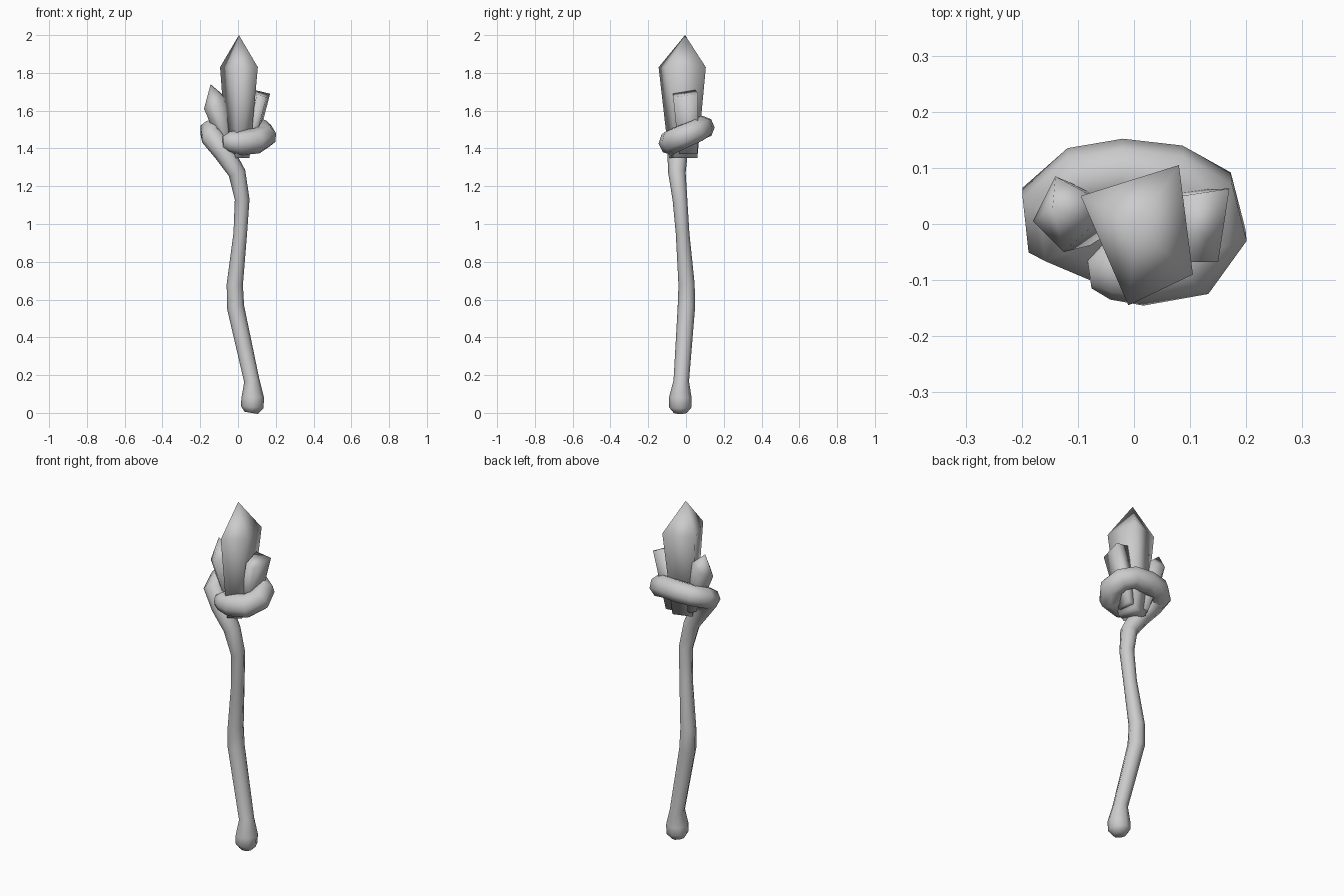
import bpy
import bmesh
from mathutils import Vector

cube = bpy.data.objects.get("Cube")
if cube:
    bpy.data.objects.remove(cube, do_unlink=True)

grey = bpy.data.materials.new("plain grey")
grey.use_nodes = True
COLOUR = (0.6, 0.6, 0.6, 1)
grey.diffuse_color = COLOUR
grey.node_tree.nodes["Principled BSDF"].inputs["Base Color"].default_value = COLOUR


def finish(name, bm):
    bmesh.ops.recalc_face_normals(bm, faces=bm.faces)
    mesh = bpy.data.meshes.new(name)
    bm.to_mesh(mesh)
    bm.free()
    mesh.materials.append(grey)
    mesh.shade_smooth()
    obj = bpy.data.objects.new(name, mesh)
    bpy.context.collection.objects.link(obj)
    return obj


def loft(bm, rings):
    """Skin a list of equal-length vertex rings and cap both ends."""
    for a, b in zip(rings, rings[1:]):
        for i in range(len(a)):
            j = (i + 1) % len(a)
            bm.faces.new((a[i], a[j], b[j], b[i]))
    bm.faces.new(rings[0])
    bm.faces.new(rings[-1])


def tube(name, path, sides=8):
    """Sweep a polygon along (x, y, z, radius) points without twisting."""
    bm = bmesh.new()
    pts = [Vector(p[:3]) for p in path]
    normal, last, rings = Vector((1, 0, 0)), Vector((0, 0, 1)), []
    for k, p in enumerate(pts):
        tangent = (pts[min(k + 1, len(pts) - 1)] - pts[max(k - 1, 0)]).normalized()
        normal = last.rotation_difference(tangent) @ normal
        last = tangent
        circle = bmesh.ops.create_circle(bm, segments=sides, radius=path[k][3])["verts"]
        side = tangent.cross(normal)
        for v in circle:
            v.co = p + normal * v.co.x + side * v.co.y
        rings.append(circle)
    loft(bm, rings)
    return finish(name, bm)


def crystal(name, base, spread, shoulder, tip=None):
    """Taper a shoulder outline down to a base point; close it with a tip."""
    bm = bmesh.new()
    top = [Vector(p) for p in shoulder]
    centre = sum(top, Vector()) / len(top)
    low = []
    for p in top:
        offset = (p - centre) * spread
        offset.z = 0
        low.append(bm.verts.new(Vector(base) + offset))
    high = [bm.verts.new(p) for p in top]
    if tip:
        apex = bm.verts.new(tip)
        for i in range(len(high)):
            j = (i + 1) % len(high)
            bm.faces.new((low[i], low[j], high[j], high[i]))
            bm.faces.new((high[i], high[j], apex))
        bm.faces.new(low)
    else:
        loft(bm, [low, high])
    return finish(name, bm)


# Crooked shaft with a knob at the foot and a hook curling around the crystals
tube("staff", [
    (0.07, -0.03, 0.0, 0.035), (0.075, -0.03, 0.03, 0.06),
    (0.078, -0.03, 0.08, 0.06), (0.073, -0.025, 0.17, 0.041),
    (-0.013, 0.002, 0.56, 0.046), (-0.017, 0.003, 0.68, 0.043),
    (0.012, -0.018, 0.95, 0.036), (0.022, -0.032, 1.13, 0.039),
    (-0.005, -0.048, 1.27, 0.046), (-0.075, -0.045, 1.38, 0.055),
    (-0.14, -0.015, 1.465, 0.06), (-0.148, 0.035, 1.49, 0.06),
    (-0.095, 0.08, 1.505, 0.06), (-0.02, 0.09, 1.51, 0.062),
    (0.07, 0.08, 1.51, 0.062), (0.125, 0.05, 1.49, 0.064),
    (0.14, -0.01, 1.465, 0.066), (0.1, -0.065, 1.44, 0.068),
    (0.01, -0.08, 1.43, 0.066), (-0.045, -0.08, 1.435, 0.055),
    (-0.08, -0.085, 1.435, 0.03),
])

# Crystal cluster
crystal("main_crystal", (0.01, -0.015, 1.35), 0.6,
        [(-0.095, 0.05, 1.83), (-0.01, -0.145, 1.83),
         (0.105, -0.09, 1.83), (0.08, 0.105, 1.83)],
        tip=(0.005, -0.005, 2.0))
crystal("right_crystal", (-0.045, 0.01, 1.38), 0.6,
        [(-0.18, 0.005, 1.61), (-0.125, -0.05, 1.62), (-0.07, 0.0, 1.66),
         (-0.075, 0.05, 1.68), (-0.14, 0.085, 1.65)],
        tip=(-0.145, 0.03, 1.74))
crystal("left_crystal", (0.055, 0.01, 1.37), 0.75,
        [(0.085, 0.05, 1.71), (0.1, -0.068, 1.69),
         (0.15, -0.068, 1.67), (0.17, 0.063, 1.69)])
